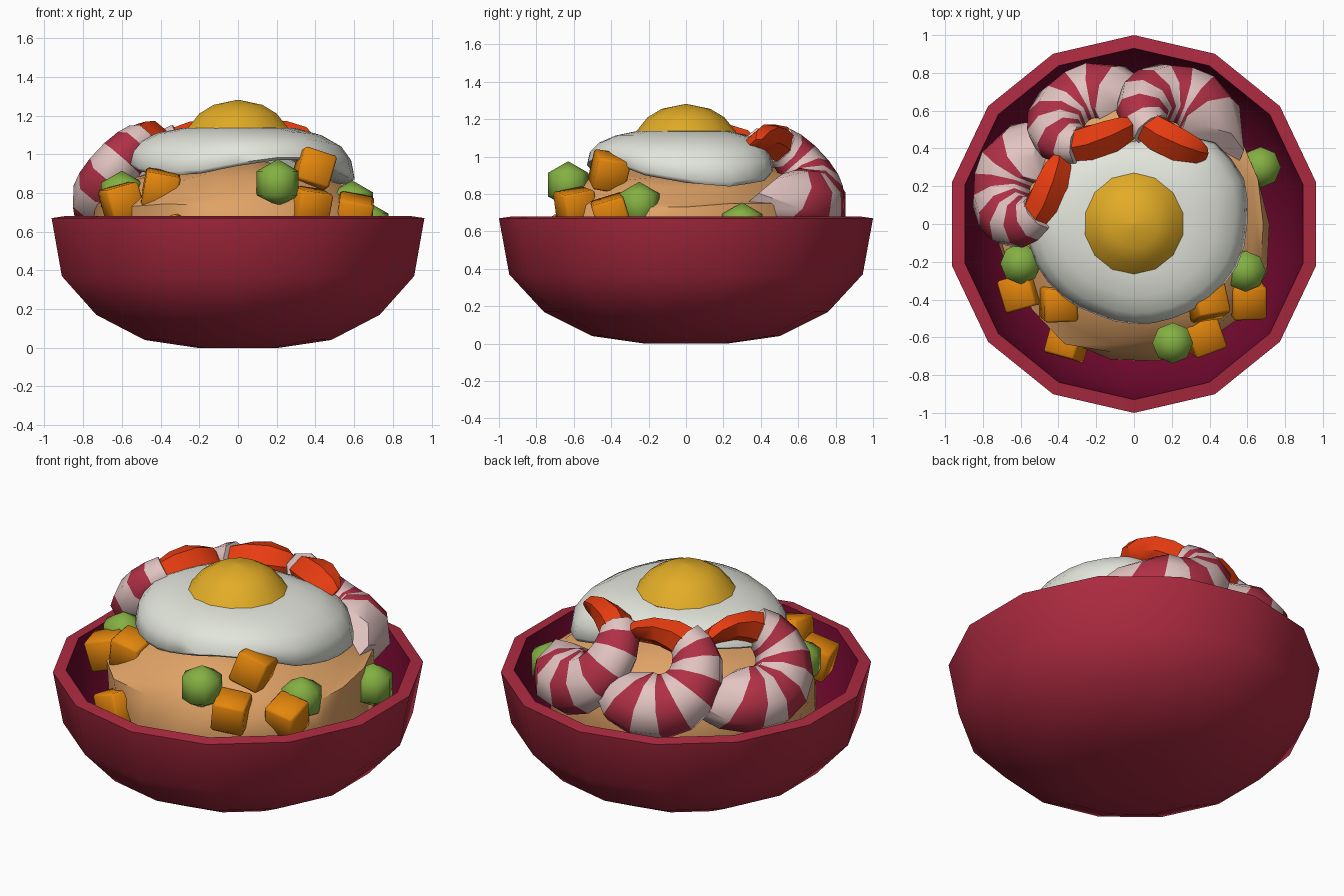
import bpy, bmesh, math, random
from mathutils import Vector, Matrix, Euler

if "Cube" in bpy.data.objects:
    bpy.data.objects.remove(bpy.data.objects["Cube"])

random.seed(4)
TAU = 2 * math.pi


def mat(name, rgb):
    m = bpy.data.materials.new(name)
    lin = [(c / 255 / 12.92 if c < 11 else ((c / 255 + 0.055) / 1.055) ** 2.4) for c in rgb]
    m.diffuse_color = (*lin, 1)
    m.use_nodes = True
    m.node_tree.nodes["Principled BSDF"].inputs["Base Color"].default_value = m.diffuse_color
    return m


RED = mat("bowl red", (172, 42, 64))
DARK = mat("bowl inside plum", (110, 8, 44))
RICE = mat("fried rice tan", (224, 163, 102))
WHITE = mat("egg white", (226, 229, 219))
YOLK = mat("yolk yellow", (226, 172, 38))
CARROT = mat("carrot orange", (228, 134, 12))
PEA = mat("pea green", (132, 176, 66))
PALE = mat("shrimp pale pink", (226, 196, 193))
STRIPE = mat("shrimp stripe red", (176, 48, 70))
TAIL = mat("shrimp tail orange", (232, 60, 16))


def finish(bm, name, mats, angle=40):
    bmesh.ops.recalc_face_normals(bm, faces=bm.faces)
    me = bpy.data.meshes.new(name)
    bm.to_mesh(me)
    bm.free()
    for m in mats:
        me.materials.append(m)
    ob = bpy.data.objects.new(name, me)
    bpy.context.collection.objects.link(ob)
    bpy.ops.object.select_all(action='DESELECT')
    ob.select_set(True)
    bpy.context.view_layer.objects.active = ob
    bpy.ops.object.shade_smooth_by_angle(angle=math.radians(angle))
    return ob


def skin(rings, band_mat=lambda i: 0):
    """Closed body through a list of point rings, capped at both ends."""
    bm = bmesh.new()
    vr = [[bm.verts.new(p) for p in ring] for ring in rings]
    n = len(vr[0])
    for i in range(len(vr) - 1):
        for k in range(n):
            f = bm.faces.new((vr[i][k], vr[i][(k + 1) % n], vr[i + 1][(k + 1) % n], vr[i + 1][k]))
            f.material_index = band_mat(i)
    bm.faces.new(vr[0]).material_index = band_mat(0)
    bm.faces.new(vr[-1]).material_index = band_mat(len(vr) - 2)
    return bm


def circle(r, z, n, sx=1.0):
    a0 = math.pi / 2
    return [(sx * r * math.cos(a0 + TAU * k / n), r * math.sin(a0 + TAU * k / n), z) for k in range(n)]


# Bowl: 14-sided shell, dark inside
profile = [(0.22, 0), (0.50, 0.04), (0.76, 0.17), (0.945, 0.37), (1.0, 0.67),
           (0.93, 0.68), (0.87, 0.40), (0.69, 0.21), (0.42, 0.10)]
finish(skin([circle(r, z, 14, 0.988) for r, z in profile], lambda i: int(i >= 5)), "bowl", [RED, DARK])

# Rice mound: lumpy dome, flatter under the drooping right side of the egg
rings = []
for r, z in [(0.42, 0.11), (0.63, 0.22), (0.71, 0.40), (0.725, 0.60), (0.70, 0.74),
             (0.64, 0.84), (0.56, 0.92), (0.44, 0.96), (0.3, 1.0), (0.1, 1.03)]:
    ring = []
    for k in range(18):
        a = TAU * k / 18
        s = 1 + 0.025 * math.sin(5 * a + 7 * z) + random.uniform(-0.03, 0.03)
        drop = (0.09 * max(0, math.cos(a - 0.2)) + 0.06 * max(0, math.cos(a - 3.8))) * (z > 0.8)
        ring.append((r * s * math.cos(a), r * s * math.sin(a), z - drop + random.uniform(-0.012, 0.012)))
    rings.append(ring)
finish(skin(rings), "rice_mound", [RICE], 45)

# Fried egg white: wavy outline, drooping rounded edge
reach = [.60, .63, .61, .50, .44, .46, .49, .53, .57, .56, .54, .52, .53, .54, .56, .59]
low = [.86, .84, .87, .93, .98, 1.0, 1.0, .98, .95, .91, .89, .90, .94, .97, .97, .90]
rings = []
# each ring: (fraction of reach, fraction of drop from the top to the lower edge)
for f, d in [(0.25, 0.0), (0.5, 0.02), (0.72, 0.15), (0.89, 0.36), (0.97, 0.60), (1.0, 0.92), (0.97, 1.0), (0.7, 0.9)]:
    ring = []
    for k in range(32):
        a, j = TAU * k / 32, k // 2
        nx = (j + k % 2) % 16
        R, L = (reach[j] + reach[nx]) / 2, (low[j] + low[nx]) / 2
        ring.append((f * R * math.cos(a), f * R * math.sin(a), 1.14 - d * (1.14 - L)))
    rings.append(ring)
finish(skin(rings), "egg_white", [WHITE], 60)

# Yolk dome
yolk = [(0.24, 1.08), (0.27, 1.13), (0.205, 1.21), (0.13, 1.255), (0.01, 1.28)]
finish(skin([circle(r, z, 14) for r, z in yolk]), "egg_yolk", [YOLK], 50)


# Shrimp: curled tubes leaning on the mound, copied around the bowl
def curl(azimuth, sections, n=8):
    u = Vector((math.cos(azimuth), math.sin(azimuth), 0))
    t = Vector((u.y, -u.x, 0))
    v = -0.62 * u + Vector((0, 0, 0.785))
    nrm = 0.785 * u + Vector((0, 0, 0.62))
    c = 0.60 * u + Vector((0, 0, 0.93))
    rings = []
    for deg, R, a, b, sink in sections:
        p = math.radians(deg)
        out = math.cos(p) * t + math.sin(p) * v
        rings.append([c + out * (R + a * math.cos(TAU * (k + .5) / n))
                      + nrm * (b * math.sin(TAU * (k + .5) / n) - sink) for k in range(n)])
    return rings


# long pale head sinking into the rice, then alternating bands narrowing to the tail
angles = [-14, -48, -76, -101, -126, -150, -173, -196, -217, -234]
body = [(d, 0.21, 0.19 - 0.08 * (i / 9) ** 2, 0.17 - 0.07 * (i / 9) ** 1.5, (0.15, 0.04)[i] if i < 2 else 0)
        for i, d in enumerate(angles)]
tail = [(-228, 0.205, 0.10, 0.09, 0), (-252, 0.195, 0.09, 0.11, 0), (-282, 0.205, 0.075, 0.115, 0),
        (-306, 0.235, 0.06, 0.09, 0), (-318, 0.255, 0.03, 0.045, 0)]
for label, deg in [("left", 159), ("middle", 111), ("right", 66)]:
    az = math.radians(deg)
    finish(skin(curl(az, body), lambda i: i % 2), "shrimp_body_" + label, [PALE, STRIPE], 50)
    finish(skin(curl(az, tail, 6)), "shrimp_tail_" + label, [TAIL], 40)

# Carrot cubes
for i, p in enumerate([(0.39, -0.41, 0.92), (0.37, -0.59, 0.73), (0.60, -0.40, 0.69),
                       (-0.40, -0.42, 0.82), (-0.60, -0.36, 0.75), (-0.35, -0.62, 0.58)]):
    bm = bmesh.new()
    turn = Euler([random.uniform(-0.4, 0.4) for _ in range(3)]).to_matrix().to_4x4()
    bmesh.ops.create_cube(bm, size=0.178, matrix=Matrix.Translation(p) @ turn)
    bmesh.ops.bevel(bm, geom=bm.edges[:], offset=0.012, segments=1, affect='EDGES')
    finish(bm, f"carrot_cube_{i + 1}", [CARROT], 50)

# Peas
for i, p in enumerate([(0.67, 0.30, 0.63), (0.59, -0.25, 0.74), (0.205, -0.63, 0.85), (-0.60, -0.21, 0.79)]):
    bm = bmesh.new()
    bmesh.ops.create_uvsphere(bm, u_segments=8, v_segments=3, radius=0.125, matrix=Matrix.Translation(p))
    finish(bm, f"pea_{i + 1}", [PEA], 65)
